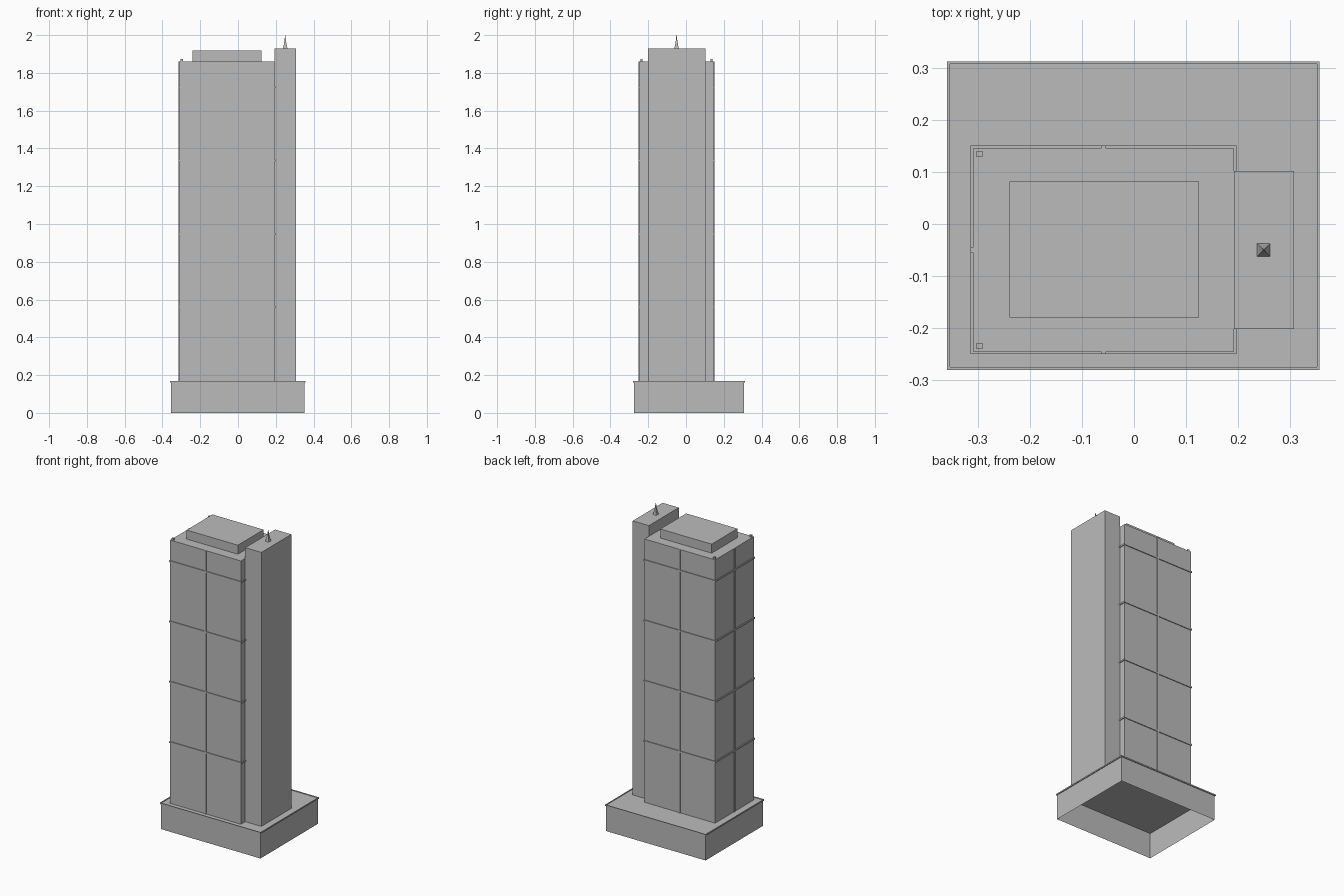
import bpy
import bmesh
from mathutils import Vector

cube = bpy.data.objects.get("Cube")
if cube:
    bpy.data.objects.remove(cube, do_unlink=True)

grey = bpy.data.materials.new("concrete grey")
grey.use_nodes = True
colour = (0.5, 0.5, 0.5, 1.0)
grey.diffuse_color = colour
grey.node_tree.nodes["Principled BSDF"].inputs["Base Color"].default_value = colour


def finish(name, bm):
    mesh = bpy.data.meshes.new(name)
    bm.to_mesh(mesh)
    bm.free()
    mesh.materials.append(grey)
    obj = bpy.data.objects.new(name, mesh)
    bpy.context.collection.objects.link(obj)
    return obj


def add_box(bm, x, y, z, open_bottom=False):
    """Add a box given its (low, high) extent on each axis."""
    verts = bmesh.ops.create_cube(bm, size=1)["verts"]
    for v in verts:
        v.co = Vector([lo + (hi - lo) * (c + 0.5) for c, (lo, hi) in zip(v.co, (x, y, z))])
    if open_bottom:
        bottom = [f for f in bm.faces if all(v in verts and v.co.z == z[0] for v in f.verts)]
        bmesh.ops.delete(bm, geom=bottom, context="FACES_ONLY")


def box(name, x, y, z, open_bottom=False):
    bm = bmesh.new()
    add_box(bm, x, y, z, open_bottom)
    return finish(name, bm)


def ring(name, x, y, z, out):
    """Four strips around a rectangle, standing out from its walls."""
    bm = bmesh.new()
    x0, x1 = x
    y0, y1 = y
    for side in ((x0 - out, x0), (x1, x1 + out)):
        add_box(bm, side, (y0 - out, y1 + out), z)
    for side in ((y0 - out, y0), (y1, y1 + out)):
        add_box(bm, x, side, z)
    return finish(name, bm)


# Podium: hollow underneath, with a thin lip round the roof
BASE_X, BASE_Y, DECK, LIP = (-0.355, 0.353), (-0.276, 0.308), 0.166, 0.005
box("podium", BASE_X, BASE_Y, (0, DECK), True)
ring("podium_lip", BASE_X, BASE_Y, (DECK - 0.004, DECK + 0.004), LIP)

# Main tower
TOWER_X, TOWER_Y, ROOF = (-0.31, 0.193), (-0.246, 0.146), 1.86
box("main_tower", TOWER_X, TOWER_Y, (DECK, ROOF), True)

# Horizontal bands round the tower
for i in range(4):
    z = 0.56 + 0.388 * i
    ring(f"floor_band_{i + 1}", TOWER_X, TOWER_Y, (z - 0.005, z + 0.005), LIP)

# Vertical fins in the middle of each wall
mid_x, mid_y, half = sum(TOWER_X) / 2, sum(TOWER_Y) / 2, 0.005
fin_z = (DECK, ROOF)
across_x, across_y = (mid_x - half, mid_x + half), (mid_y - half, mid_y + half)
box("front_fin", across_x, (TOWER_Y[0] - LIP, TOWER_Y[0]), fin_z)
box("back_fin", across_x, (TOWER_Y[1], TOWER_Y[1] + LIP), fin_z)
box("side_fin", (TOWER_X[0] - LIP, TOWER_X[0]), across_y, fin_z)

# Rooftop block and corner posts
box("roof_block", (-0.24, 0.125), (-0.18, 0.082), (ROOF, 1.918), True)
for label, y in (("front", -0.235), ("back", 0.135)):
    box(f"{label}_roof_post", (-0.304, -0.292), (y - 0.006, y + 0.006), (ROOF, 1.873))

# Service tower
CORE_TOP = 1.929
box("service_tower", (0.193, 0.308), (-0.202, 0.102), (DECK, CORE_TOP), True)

# Square spire: tapered foot and needle
bm = bmesh.new()
profile = ((0.0125, CORE_TOP), (0.009, 1.942), (0.004, 1.97), (0.001, 2.0))
loops = [[bm.verts.new((0.25 + sx * r, -0.05 + sy * r, z))
          for sx, sy in ((-1, -1), (1, -1), (1, 1), (-1, 1))] for r, z in profile]
for low, high in zip(loops, loops[1:]):
    for i in range(4):
        j = (i + 1) % 4
        bm.faces.new((low[i], low[j], high[j], high[i]))
bm.faces.new(loops[-1])
finish("spire", bm)
